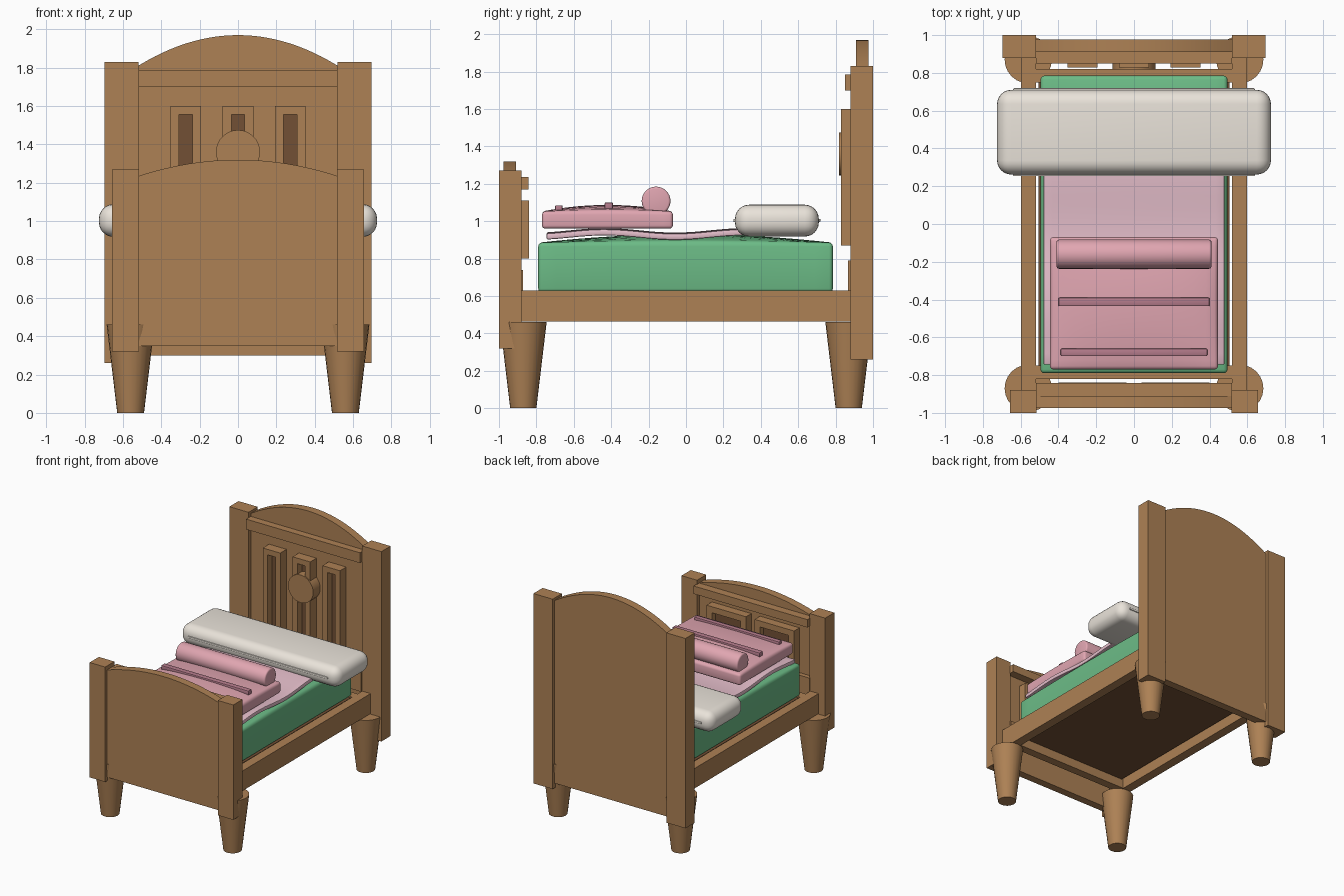
import bpy, bmesh, math

if "Cube" in bpy.data.objects:
    bpy.data.objects.remove(bpy.data.objects["Cube"])

def mat(name, c):
    m = bpy.data.materials.new(name)
    m.diffuse_color = (*c, 1)
    m.use_nodes = True
    m.node_tree.nodes["Principled BSDF"].inputs["Base Color"].default_value = m.diffuse_color
    return m

WOOD = mat("wood", (0.42, 0.22, 0.09))
DARK = mat("dark_wood", (0.17, 0.08, 0.035))
GREEN = mat("green_fabric", (0.15, 0.50, 0.24))
PINK = mat("pink_fabric", (0.75, 0.38, 0.44))
LIGHT = mat("light_pink_fabric", (0.79, 0.52, 0.60))
ROSE = mat("rose_trim", (0.46, 0.20, 0.26))
CREAM = mat("cream_fabric", (0.82, 0.77, 0.70))

def finish(name, bm, m, smooth=False):
    bmesh.ops.recalc_face_normals(bm, faces=bm.faces)
    me = bpy.data.meshes.new(name)
    bm.to_mesh(me)
    bm.free()
    me.materials.append(m)
    ob = bpy.data.objects.new(name, me)
    bpy.context.collection.objects.link(ob)
    if smooth:
        bpy.ops.object.select_all(action='DESELECT')
        ob.select_set(True)
        bpy.context.view_layer.objects.active = ob
        bpy.ops.object.shade_smooth_by_angle(angle=math.radians(35))
    return ob

def box(name, x, y, z, m=WOOD, bevel=0, seg=3, cuts=0, shape=None):
    """Box from (min, max) ranges; shape(u, v, x, y) offsets z on a subdivided top."""
    bm = bmesh.new()
    bmesh.ops.create_cube(bm, size=1)
    for v in bm.verts:
        v.co = [(r[0] + r[1]) / 2 + c * (r[1] - r[0]) for r, c in zip((x, y, z), v.co)]
    if bevel:
        bmesh.ops.bevel(bm, geom=bm.edges[:], offset=bevel, segments=seg,
                        profile=0.5, affect='EDGES', clamp_overlap=True)
    if cuts:
        for axis, r in ((0, x), (1, y)):
            n = [0, 0, 0]
            n[axis] = 1
            for i in range(1, cuts):
                p = [0, 0, 0]
                p[axis] = r[0] + (r[1] - r[0]) * i / cuts
                bmesh.ops.bisect_plane(bm, geom=bm.verts[:] + bm.edges[:] + bm.faces[:],
                                       plane_co=p, plane_no=n)
        for v in bm.verts:
            u = (2 * v.co.x - x[0] - x[1]) / (x[1] - x[0])
            w = (2 * v.co.y - y[0] - y[1]) / (y[1] - y[0])
            v.co.z += shape(u, w, (v.co.z - z[0]) / (z[1] - z[0]))
    return finish(name, bm, m, bool(bevel or cuts))

def arched_panel(name, half, y, z0, z_edge, z_top, n=24):
    bm = bmesh.new()
    pts = [(half, z0), (-half, z0)]
    pts += [(half * t, z_top - (z_top - z_edge) * t * t)
            for t in (-1 + 2 * i / n for i in range(n + 1))]
    f = bm.faces.new([bm.verts.new((px, y[0], pz)) for px, pz in pts])
    ext = bmesh.ops.extrude_face_region(bm, geom=[f])["geom"]
    for v in ext:
        if isinstance(v, bmesh.types.BMVert):
            v.co.y = y[1]
    finish(name, bm, WOOD, True)

def cylinder(name, loc, r1, r2, depth, m, axis='Z', n=32, bevel=0):
    bm = bmesh.new()
    bmesh.ops.create_cone(bm, cap_ends=True, segments=n, radius1=r1, radius2=r2, depth=depth)
    if bevel:
        rim = [e for e in bm.edges if abs(e.verts[0].co.z - e.verts[1].co.z) < 1e-5]
        bmesh.ops.bevel(bm, geom=rim, offset=bevel, segments=3, profile=0.5, affect='EDGES')
    ob = finish(name, bm, m, True)
    ob.location = loc
    ob.rotation_euler = {'Z': (0, 0, 0), 'X': (0, math.pi / 2, 0), 'Y': (math.pi / 2, 0, 0)}[axis]

def frame(name, x, y, z, w, y_in):
    """Raised rectangular moulding with a dark sunken insert."""
    (a, b), (c, d) = x, z
    box(name + "_left", (a, a + w), y, z)
    box(name + "_right", (b - w, b), y, z)
    box(name + "_bottom", (a + w, b - w), y, (c, c + w))
    box(name + "_top", (a + w, b - w), y, (d - w, d))
    box(name + "_insert", (a + w, b - w), y_in, (c + w, d - w), DARK)

# Headboard
arched_panel("headboard_panel", 0.52, (0.91, 0.977), 0.30, 1.81, 1.97)
box("headboard_top_rail", (-0.52, 0.52), (0.85, 0.915), (1.70, 1.785))
box("headboard_low_rail", (-0.52, 0.52), (0.865, 0.915), (0.63, 0.79))
for i, cx in enumerate((-0.273, 0, 0.273)):
    frame(f"headboard_slot_{i}", (cx - 0.08, cx + 0.08), (0.828, 0.912), (0.87, 1.60),
          0.045, (0.885, 0.912))
cylinder("headboard_medallion", (0, 0.865, 1.36), 0.115, 0.115, 0.095, WOOD, 'Y')

# Footboard
arched_panel("footboard_panel", 0.52, (-0.975, -0.91), 0.35, 1.235, 1.32)
box("footboard_top_rail", (-0.52, 0.52), (-0.915, -0.843), (1.17, 1.235))
box("footboard_low_rail", (-0.52, 0.52), (-0.915, -0.872), (0.58, 0.74))
for i, cx in enumerate((-0.22, 0.22)):
    frame(f"footboard_frame_{i}", (cx - 0.18, cx + 0.18), (-0.912, -0.84), (0.80, 1.11),
          0.05, (-0.912, -0.885))

# Posts, side rails and legs, both sides
for side, s in (("left", -1), ("right", 1)):
    def xr(a, b):
        return tuple(sorted((s * a, s * b)))
    box(f"head_post_{side}", xr(0.52, 0.695), (0.88, 1.0), (0.26, 1.83))
    box(f"foot_post_{side}", xr(0.515, 0.657), (-1.0, -0.88), (0.32, 1.27))
    box(f"side_rail_{side}", xr(0.52, 0.597), (-0.89, 0.89), (0.465, 0.63))
    for end, ly in (("front", -0.87), ("back", 0.87)):
        cylinder(f"{end}_leg_{side}", (s * 0.56, ly, 0.23), 0.07, 0.125, 0.46, WOOD, n=24)

# Base
box("front_cross_rail", (-0.52, 0.52), (-0.82, -0.75), (0.465, 0.63))
box("back_cross_rail", (-0.52, 0.52), (0.75, 0.82), (0.465, 0.63))
box("bed_base", (-0.505, 0.505), (-0.76, 0.76), (0.54, 0.62), DARK)

# Bedding
def dome(h):
    return lambda u, v, t: h * max(0, t) * (1 - u ** 2) ** 0.5 * (1 - v * v) if abs(u) < 1 and abs(v) < 1 else 0

box("mattress", (-0.495, 0.495), (-0.79, 0.785), (0.62, 0.885), GREEN, 0.02, 3, 16, dome(0.045))
box("sheet", (-0.48, 0.48), (-0.745, 0.45), (0.912, 0.945), LIGHT, 0.008, 2, 20,
    lambda u, v, t: 0.012 * math.cos(5 * v + 2.4) + 0.006 * (1 - u * u))
box("quilt", (-0.445, 0.445), (-0.77, -0.07), (0.96, 1.052), PINK, 0.018, 3, 14, dome(0.035))
box("quilt_band_middle", (-0.40, 0.40), (-0.435, -0.39), (1.06, 1.10), ROSE, 0.006, 2)
box("quilt_band_end", (-0.388, 0.388), (-0.70, -0.66), (1.04, 1.085), ROSE, 0.006, 2)
cylinder("blanket_roll", (0, -0.16, 1.108), 0.077, 0.077, 0.82, PINK, 'X', 32, 0.012)
box("pillow", (-0.725, 0.725), (0.262, 0.71), (0.918, 1.088), CREAM, 0.075, 6)
box("pillow_seam", (-0.64, 0.64), (0.253, 0.719), (0.995, 1.013), CREAM, 0.005, 2)
